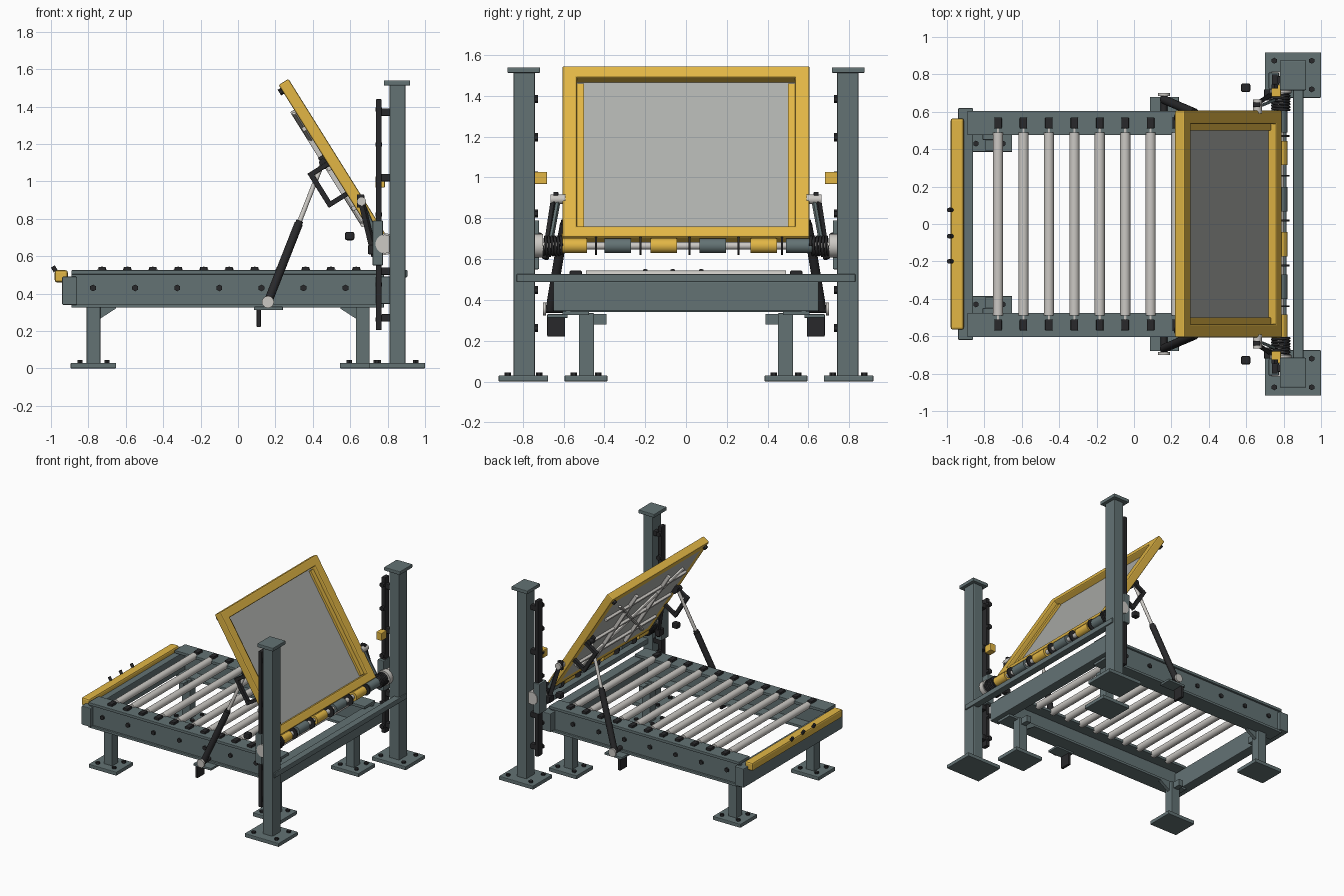
import bpy, bmesh
from math import radians, cos, sin, pi
from mathutils import Vector, Matrix

if "Cube" in bpy.data.objects:
    bpy.data.objects.remove(bpy.data.objects["Cube"])

def material(name, rgb):
    m = bpy.data.materials.new(name)
    m.diffuse_color = (*rgb, 1)
    m.use_nodes = True
    m.node_tree.nodes["Principled BSDF"].inputs["Base Color"].default_value = m.diffuse_color
    return m

SLATE = material("slate_paint", (0.125, 0.17, 0.175))
YELLOW = material("yellow_paint", (0.76, 0.47, 0.06))
BLACK = material("black_rubber", (0.022, 0.022, 0.024))
STEEL = material("bright_steel", (0.6, 0.58, 0.55))
SHEET = material("sheet_grey", (0.42, 0.43, 0.41))

def finish(bm, name, mat, bevel=0, smooth=False):
    bmesh.ops.recalc_face_normals(bm, faces=bm.faces)
    me = bpy.data.meshes.new(name)
    bm.to_mesh(me)
    bm.free()
    me.materials.append(mat)
    if smooth:
        me.shade_smooth()
        me.set_sharp_from_angle(angle=radians(40))
    ob = bpy.data.objects.new(name, me)
    bpy.context.collection.objects.link(ob)
    if bevel:
        b = ob.modifiers.new("bevel", 'BEVEL')
        b.width, b.segments = bevel, 2
    return ob

def box(name, x, y, z, mat, bevel=0.005, frame=Matrix()):
    """Box from (min, max) ranges, placed in an optional local frame."""
    lo, hi = zip(*(sorted(r) for r in (x, y, z)))
    c = [(a + b) / 2 for a, b in zip(lo, hi)]
    s = [b - a for a, b in zip(lo, hi)]
    bm = bmesh.new()
    bmesh.ops.create_cube(bm, size=1, matrix=frame @ Matrix.Translation(c) @ Matrix.Diagonal((*s, 1)))
    return finish(bm, name, mat, bevel)

def bar_frame(p, q):
    d = Vector(q) - Vector(p)
    return Matrix.Translation((Vector(p) + Vector(q)) / 2) @ d.to_track_quat('Z', 'Y').to_matrix().to_4x4(), d.length

def rod(name, p, q, r, mat, sides=24, r2=None):
    M, L = bar_frame(p, q)
    bm = bmesh.new()
    bmesh.ops.create_cone(bm, cap_ends=True, segments=sides, radius1=r, radius2=r if r2 is None else r2, depth=L, matrix=M)
    return finish(bm, name, mat, 0, sides > 6)

def bar(name, p, q, w, t, mat):
    M, L = bar_frame(p, q)
    return box(name, (-w / 2, w / 2), (-t / 2, t / 2), (-L / 2, L / 2), mat, 0.003, M)

def bolt(name, p, axis, r=0.013, h=0.012):
    p = Vector(p)
    return rod(name, p, p + Vector(axis) * h, r, BLACK, 6)

def prism(name, pts, y0, y1, mat):
    bm = bmesh.new()
    f = bm.faces.new([bm.verts.new((x, y0, z)) for x, z in pts])
    g = bmesh.ops.extrude_face_region(bm, geom=[f])
    bmesh.ops.translate(bm, vec=(0, y1 - y0, 0), verts=[v for v in g['geom'] if isinstance(v, bmesh.types.BMVert)])
    return finish(bm, name, mat)

def base_plate(name, x, y):
    box(name, x, y, (0, 0.03), SLATE)
    for bx in (x[0] + 0.05, x[1] - 0.05):
        for by in (min(y) + 0.045, max(y) - 0.045):
            bolt(name + "_bolt", (bx, by, 0.03), (0, 0, 1), 0.016, 0.014)

# Hinge axis and local frame of the tilted gate: x = outward normal, z = along gate
HX, HZ = 0.785, 0.665
GATE = Matrix.Translation((HX, 0, HZ)) @ Matrix.Rotation(radians(-32), 4, 'Y')
def G(v, y, u):
    return GATE @ Vector((v, y, u))

# End beams of the bed and yellow bumper
box("front_end_beam", (-0.94, -0.86), (-0.62, 0.62), (0.34, 0.49), SLATE)
box("rear_end_beam", (0.735, 0.815), (-0.65, 0.65), (0.345, 0.49), SLATE)
box("column_tie_bar", (0.85, 0.905), (-0.83, 0.83), (0.487, 0.527), SLATE)
box("front_bumper", (-0.98, -0.91), (-0.565, 0.565), (0.46, 0.525), YELLOW, 0.012)
for y in (0.075, -0.065, -0.2):
    rod("bumper_stud", (-0.975, y, 0.52), (-0.99, y, 0.545), 0.012, BLACK, 12)

# Rollers
for i in range(11):
    x = -0.727 + 0.136 * i
    rod("roller", (x, -0.49, 0.517), (x, 0.49, 0.517), 0.027, STEEL)
    rod("roller_axle", (x, -0.55, 0.517), (x, 0.55, 0.517), 0.01, STEEL, 12)

for s in (-1, 1):
    # Channel side rail
    box("side_rail_web", (-0.89, 0.78), (s * 0.565, s * 0.59), (0.33, 0.525), SLATE, 0.003)
    box("side_rail_top_flange", (-0.89, 0.78), (s * 0.475, s * 0.605), (0.503, 0.525), SLATE, 0.003)
    box("side_rail_bottom_flange", (-0.89, 0.78), (s * 0.475, s * 0.605), (0.325, 0.345), SLATE, 0.003)
    for i in range(7):
        bolt("rail_bolt", (-0.775 + 0.225 * i, s * 0.588, 0.43), (0, s, 0), 0.018, 0.014)
    for i in range(11):
        x = -0.727 + 0.136 * i
        box("roller_bearing", (x - 0.02, x + 0.02), (s * 0.51, s * 0.57), (0.52, 0.543), BLACK)

    # Legs with gussets
    for x, d in ((-0.773, 1), (0.667, -1)):
        box("bed_leg", (x - 0.037, x + 0.037), (s * 0.45, s * 0.525), (0.02, 0.335), SLATE)
        base_plate("bed_leg_foot", (x - 0.122, x + 0.122), (s * 0.385, s * 0.595))
        prism("leg_gusset", [(x + d * 0.035, 0.335), (x + d * 0.12, 0.335), (x + d * 0.12, 0.32), (x + d * 0.035, 0.265)],
              s * 0.475, s * 0.5, SLATE)
        prism("leg_cross_gusset", [(x - 0.02, 0.33), (x + 0.02, 0.33), (x + 0.02, 0.28), (x - 0.02, 0.28)],
              s * 0.39, s * 0.46, SLATE)

    # Columns
    box("column", (0.81, 0.895), (s * 0.74, s * 0.845), (0.02, 1.52), SLATE)
    box("column_cap", (0.78, 0.92), (s * 0.715, s * 0.875), (1.512, 1.54), SLATE)
    base_plate("column_foot", (0.7, 1.0), (s * 0.675, s * 0.918))

    # Guide rail with bolts, stop and sliding carriage
    box("guide_rail", (0.737, 0.768), (s * 0.745, s * 0.8), (0.205, 1.44), BLACK)
    for z in (0.25, 0.5, 1.0, 1.35):
        box("guide_rail_spacer", (0.765, 0.815), (s * 0.75, s * 0.79), (z, z + 0.04), BLACK)
    for i in range(7):
        bolt("guide_bolt", (0.752, s * 0.745, 0.262 + 0.187 * i), (0, -s, 0), 0.02, 0.02)
    box("guide_stop", (0.735, 0.785), (s * 0.68, s * 0.745), (0.967, 1.028), YELLOW)
    box("carriage", (0.72, 0.775), (s * 0.72, s * 0.81), (0.55, 0.79), SLATE)
    rod("hinge_end_disc", (HX, s * 0.70, HZ), (HX, s * 0.745, HZ), 0.058, STEEL, 32)
    rod("hinge_end_cap", (HX, s * 0.745, HZ), (HX, s * 0.815, HZ), 0.05, STEEL, 32)

    # Torsion spring
    cu = bpy.data.curves.new("torsion_spring", 'CURVE')
    cu.dimensions, cu.bevel_depth, cu.bevel_resolution = '3D', 0.007, 2
    sp = cu.splines.new('POLY')
    n = 96
    sp.points.add(n)
    for i, p in enumerate(sp.points):
        a = 2 * pi * 6 * i / n
        p.co = (HX + 0.045 * cos(a), s * (0.61 + 0.09 * i / n), HZ + 0.045 * sin(a), 1)
    cu.materials.append(BLACK)
    bpy.context.collection.objects.link(bpy.data.objects.new("torsion_spring", cu))

    # Lift strut and lower bracket
    a, b = Vector((0.16, s * 0.665, 0.355)), G(-0.05, s * 0.54, 0.546)
    m = a.lerp(b, 0.56)
    rod("strut_body", a, m, 0.023, BLACK)
    rod("strut_collar", m, a.lerp(b, 0.58), 0.019, BLACK)
    rod("strut_piston", m, b, 0.0125, STEEL, 16)
    rod("strut_lower_pin", (0.16, s * 0.585, 0.355), (0.16, s * 0.695, 0.355), 0.018, BLACK, 16)
    rod("strut_lower_disc", (0.16, s * 0.685, 0.355), (0.16, s * 0.7, 0.355), 0.032, STEEL)
    rod("strut_upper_pin", G(-0.05, s * 0.515, 0.546), G(-0.05, s * 0.575, 0.546), 0.02, BLACK, 16)
    box("strut_upper_bracket", (-0.06, -0.005), (s * 0.515, s * 0.535), (0.51, 0.58), BLACK, 0.003, GATE)
    box("strut_lower_bracket", (0.085, 0.24), (s * 0.58, s * 0.68), (0.312, 0.33), SLATE, 0.003)
    box("strut_stop_block", (0.1, 0.122), (s * 0.592, s * 0.68), (0.22, 0.318), BLACK)

    # Pull handle under the gate
    for u in (0.335, 0.525):
        bar("handle_post", G(-0.03, s * 0.57, u), G(-0.14, s * 0.57, u), 0.026, 0.026, BLACK)
    bar("handle_grip", G(-0.138, s * 0.57, 0.322), G(-0.138, s * 0.57, 0.538), 0.028, 0.028, BLACK)

    # Link arm, its pins and the limit switch
    bar("link_arm", (0.66, s * 0.645, 0.895), (0.73, s * 0.69, 0.6), 0.024, 0.03, BLACK)
    bar("link_arm_inner", (0.66, s * 0.625, 0.89), (0.745, s * 0.66, 0.7), 0.016, 0.025, SLATE)
    rod("link_pin", (0.66, s * 0.59, 0.893), (0.66, s * 0.665, 0.893), 0.024, STEEL, 20)
    box("link_head", (0.635, 0.675), (s * 0.625, s * 0.65), (0.86, 0.93), BLACK)
    box("latch_block", (0.695, 0.735), (s * 0.66, s * 0.72), (0.61, 0.66), BLACK)
    box("limit_switch", (0.572, 0.622), (s * 0.705, s * 0.752), (0.685, 0.73), BLACK, 0.01,
        )

    # Gate side bars
    box("gate_side_bar", (-0.031, 0.031), (s * 0.535, s * 0.606), (0.04, 1.022), YELLOW, 0.008, GATE)
    box("gate_sheet_clamp", (-0.02, 0.0), (s * 0.5, s * 0.54), (0.1, 0.94), YELLOW, 0.002, GATE)
    bolt("gate_corner_bolt", G(-0.031, s * 0.57, 0.985), G(-1, 0, 0) - G(0, 0, 0), 0.018, 0.018)
    # Diagonal braces and long ribs beneath the sheet
    bar("gate_diagonal", G(-0.041, -s * 0.4, 0.16), G(-0.041, s * 0.4, 0.85), 0.022, 0.016, STEEL)
    box("gate_long_rib", (-0.056, -0.03), (s * 0.19, s * 0.215), (0.14, 0.866), STEEL, 0.002, GATE)

# Gate frame ends, sheet and cross ribs
box("gate_top_bar", (-0.031, 0.031), (-0.606, 0.606), (0.955, 1.022), YELLOW, 0.008, GATE)
box("gate_bottom_bar", (-0.031, 0.031), (-0.606, 0.606), (0.035, 0.095), YELLOW, 0.008, GATE)
box("gate_sheet", (-0.03, -0.018), (-0.54, 0.54), (0.08, 0.965), SHEET, 0, GATE)
for u in (0.25, 0.5, 0.75):
    box("gate_cross_rib", (-0.05, -0.03), (-0.5, 0.5), (u - 0.012, u + 0.012), STEEL, 0.002, GATE)

# Hinge shaft, knuckles and washers
rod("hinge_shaft", (HX, -0.74, HZ), (HX, 0.74, HZ), 0.018, STEEL)
for i, y in enumerate((-0.55, -0.335, -0.108, 0.132, 0.38, 0.555)):
    w = 0.065
    rod("hinge_knuckle", (HX, y - w, HZ), (HX, y + w, HZ), 0.036, SLATE if i % 2 else YELLOW)
    if i % 2 == 0:
        box("hinge_leaf", (-0.02, 0.02), (y - w + 0.005, y + w - 0.005), (0.015, 0.06), YELLOW, 0.003, GATE)
for y in (-0.61, -0.44, -0.222, 0.018, 0.258, 0.47, 0.625):
    rod("hinge_washer", (HX, y - 0.005, HZ), (HX, y + 0.005, HZ), 0.046, BLACK)
